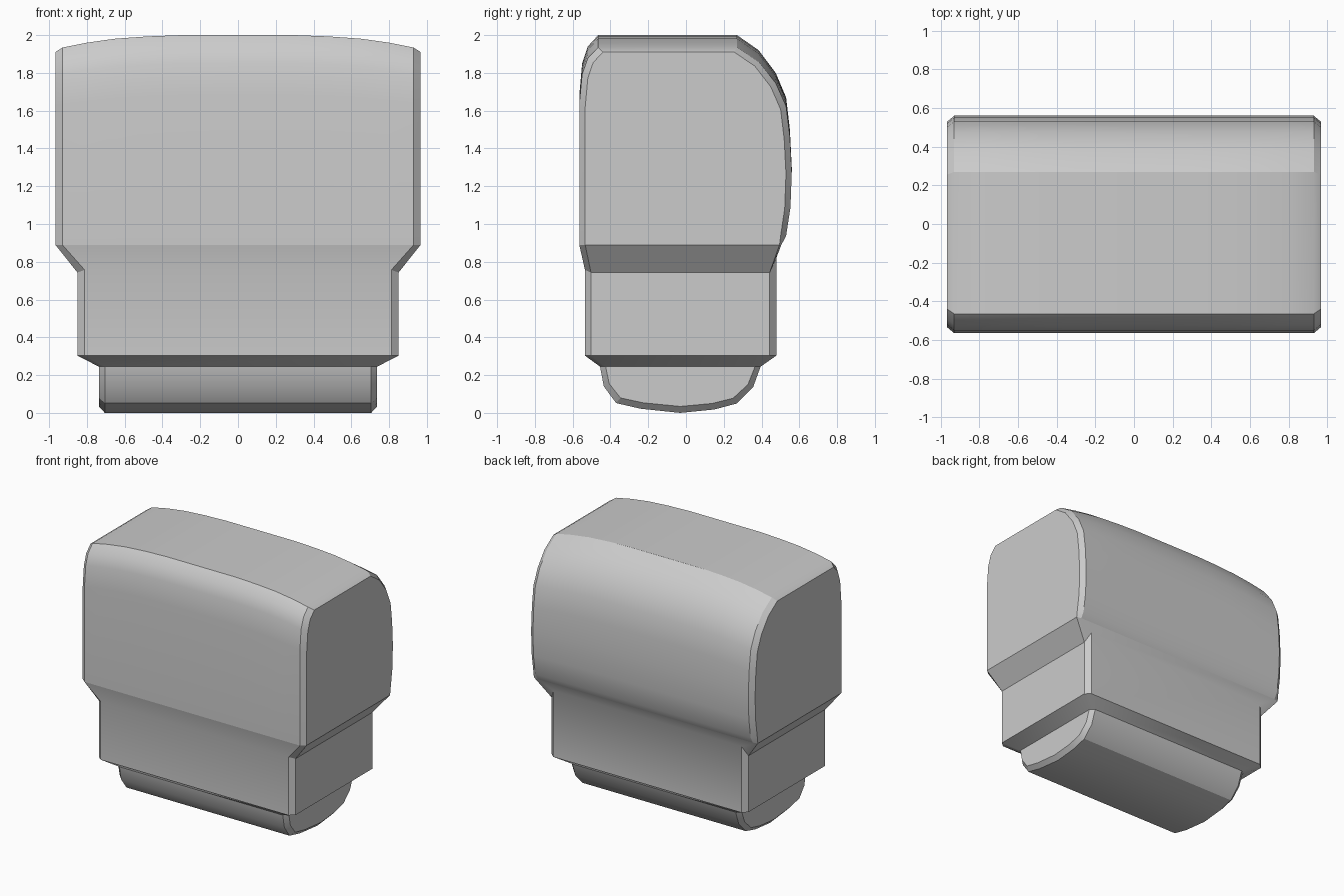
import bpy, bmesh

if "Cube" in bpy.data.objects:
    bpy.data.objects.remove(bpy.data.objects["Cube"])


def make_object(name, rings, closed, cap):
    """Skin a list of equal-length rings; optionally cap both ends."""
    bm = bmesh.new()
    rows = [[bm.verts.new(p) for p in ring] for ring in rings]
    n = len(rows[0])
    for a, b in zip(rows, rows[1:]):
        for i in range(n if closed else n - 1):
            j = (i + 1) % n
            bm.faces.new((a[i], a[j], b[j], b[i]))
    if cap:
        bm.faces.new(rows[0][::-1])
        bm.faces.new(rows[-1])
    bmesh.ops.recalc_face_normals(bm, faces=bm.faces)
    # open shells: make sure the normals point outwards
    centre = sum((v.co for v in bm.verts), bm.verts[:][0].co * 0) / len(bm.verts)
    if sum((f.calc_center_median() - centre).dot(f.normal) * f.calc_area() for f in bm.faces) < 0:
        bmesh.ops.reverse_faces(bm, faces=bm.faces[:])
    mesh = bpy.data.meshes.new(name)
    bm.to_mesh(mesh)
    bm.free()
    obj = bpy.data.objects.new(name, mesh)
    bpy.context.collection.objects.link(obj)
    bpy.ops.object.select_all(action='DESELECT')
    obj.select_set(True)
    bpy.context.view_layer.objects.active = obj
    bpy.ops.object.shade_smooth_by_angle(angle=0.48)
    return obj


def mirrored(half):
    """Mirror (x, value) stations given from the centre outwards."""
    return [(-x, v) for x, v in reversed(half[1:])] + half


# Head: side profile swept along x, with an arched top and chamfered ends
head_profile = [(-0.565, 0.89), (-0.565, 1.68), (-0.55, 1.85), (-0.52, 1.94),
                (-0.465, 2.0), (0.27, 2.0), (0.385, 1.92), (0.475, 1.80),
                (0.53, 1.67), (0.55, 1.50), (0.56, 1.30), (0.553, 1.10),
                (0.53, 0.94), (0.505, 0.89)]
stations = mirrored([(0, 2.0), (0.3, 2.0), (0.48, 1.993), (0.65, 1.981),
                     (0.8, 1.96), (0.93, 1.934), (0.967, 1.91)])
head_rings = []
for x, top in stations:
    inset = 0.945 if abs(x) > 0.95 else 1.0
    k = (top - 0.89) / 1.11
    head_rings.append([(x, y * inset if z > 0.9 or y < 0 else y - 0.01 * (inset < 1),
                        0.89 + (z - 0.89) * k) for y, z in head_profile])
make_object("head", head_rings, False, True)


# Neck: chamfered rectangles stacked upwards
def neck_ring(x, xc, front, front_c, back, back_c, z, z_front=None, z_back=None):
    zf, zb = z_front or z, z_back or z
    return [(-xc, front, zf), (xc, front, zf), (x, front_c, z), (x, back_c, z),
            (xc, back, zb), (-xc, back, zb), (-x, back_c, z), (-x, front_c, z)]


make_object("neck", [
    neck_ring(0.737, 0.705, -0.455, -0.428, 0.395, 0.368, 0.245),
    neck_ring(0.85, 0.812, -0.535, -0.503, 0.478, 0.443, 0.303),
    neck_ring(0.85, 0.812, -0.535, -0.503, 0.478, 0.443, 0.743, 0.757, 0.82),
    neck_ring(0.967, 0.93, -0.565, -0.534, 0.505, 0.495, 0.89)], True, False)

# Base: rounded keel along x with chamfered ends
base_profile = [(-0.455, 0.245), (-0.435, 0.14), (-0.37, 0.052), (-0.24, 0.022),
                (-0.03, 0.0), (0.15, 0.018), (0.27, 0.05), (0.355, 0.135),
                (0.395, 0.245)]
base_rings = []
for x, inset in mirrored([(0, 0), (0.705, 0), (0.737, 1)]):
    k = 0.93 if inset else 1.0
    base_rings.append([(x, -0.03 + (y + 0.03) * k, 0.245 - (0.245 - z) * (0.86 if inset else 1))
                       for y, z in base_profile])
make_object("base", base_rings, False, True)
